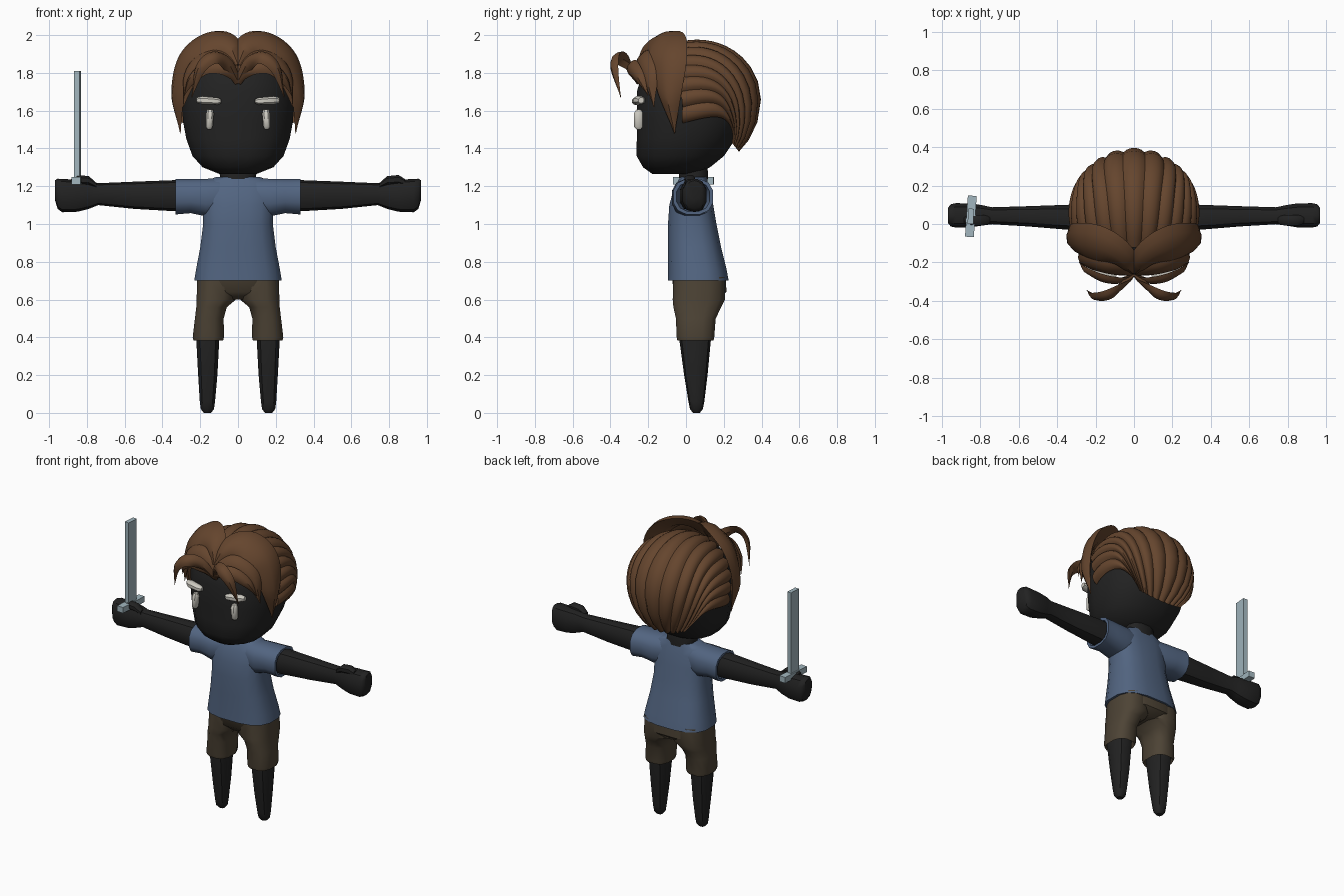
import bpy
from math import sin, cos, pi, radians
from mathutils import Vector

if "Cube" in bpy.data.objects:
    bpy.data.objects.remove(bpy.data.objects["Cube"], do_unlink=True)


def material(name, rgb):
    m = bpy.data.materials.new(name)
    m.use_nodes = True
    m.diffuse_color = (*rgb, 1)
    m.node_tree.nodes["Principled BSDF"].inputs["Base Color"].default_value = (*rgb, 1)
    return m


BLACK = material("black", (.016, .016, .016))
HAIR = material("brown hair", (.13, .06, .027))
BLUE = material("blue cloth", (.085, .13, .22))
OLIVE = material("olive brown cloth", (.075, .057, .036))
STEEL = material("pale steel", (.36, .47, .52))
WHITE = material("off white", (.62, .6, .54))


def build(name, mat, verts, faces, mirror=False, angle=40):
    mesh = bpy.data.meshes.new(name)
    mesh.from_pydata(verts, [], faces)
    mesh.materials.append(mat)
    ob = bpy.data.objects.new(name, mesh)
    bpy.context.collection.objects.link(ob)
    bpy.ops.object.select_all(action="DESELECT")
    ob.select_set(True)
    bpy.context.view_layer.objects.active = ob
    bpy.ops.object.mode_set(mode="EDIT")
    bpy.ops.mesh.select_all(action="SELECT")
    bpy.ops.mesh.normals_make_consistent(inside=False)
    bpy.ops.object.mode_set(mode="OBJECT")
    bpy.ops.object.shade_smooth_by_angle(angle=radians(angle))
    if mirror:
        mod = ob.modifiers.new("Mirror", "MIRROR")
        mod.use_mirror_merge = False
    return ob


def skin(rows, n):
    """Faces joining closed rings of n points, with end caps."""
    faces = [(r * n + i, r * n + (i + 1) % n, (r + 1) * n + (i + 1) % n, (r + 1) * n + i)
             for r in range(rows - 1) for i in range(n)]
    return faces + [tuple(range(n)), tuple(range((rows - 1) * n, rows * n))]


def loft(name, mat, rings, axis="z", n=12, p=.8, mirror=False, angle=40):
    """Rings are (position on axis, centre a, centre b, radius a, radius b)."""
    verts = []
    for t, ca, cb, ra, rb in rings:
        for i in range(n):
            c, s = cos(2 * pi * (i + .5) / n), sin(2 * pi * (i + .5) / n)
            a = ca + ra * abs(c) ** p * (1 if c > 0 else -1)
            b = cb + rb * abs(s) ** p * (1 if s > 0 else -1)
            verts.append((a, b, t) if axis == "z" else (t, a, b))
    return build(name, mat, verts, skin(len(rings), n), mirror, angle)


def box(name, mat, centre, size, turn=0):
    bpy.ops.mesh.primitive_cube_add(size=1, location=centre, rotation=(0, 0, radians(turn)))
    ob = bpy.context.object
    ob.name, ob.scale = name, size
    ob.data.materials.append(mat)
    return ob


# Head and neck
loft("head", BLACK, [
    (1.265, 0, -.06, .1, .12), (1.3, 0, -.05, .19, .18), (1.36, 0, -.03, .245, .235),
    (1.45, 0, 0, .278, .265), (1.55, 0, .02, .297, .285), (1.7, 0, .02, .3, .285),
    (1.8, 0, .03, .27, .265), (1.88, 0, .04, .2, .2), (1.92, 0, .05, .1, .1)],
    n=16, p=.85)
loft("neck", BLACK, [(1.15, 0, .04, .09, .07), (1.27, 0, .04, .1, .08), (1.32, 0, .04, .09, .07)])

# Face marks: flat brow bars with upright bars below
loft("brow_bars", WHITE, [
    (.09, -.262, 1.65, .012, .012), (.11, -.262, 1.65, .025, .02),
    (.19, -.247, 1.655, .032, .023), (.22, -.237, 1.655, .015, .015)], "x", n=8, mirror=True)
loft("eye_bars", WHITE, [
    (1.5, .152, -.25, .01, .012), (1.515, .152, -.252, .019, .024),
    (1.585, .148, -.252, .022, .026), (1.605, .148, -.25, .016, .014)], n=8, mirror=True)

# Arms with fists and thumbs
loft("arms", BLACK, [
    (.15, .03, 1.15, .07, .08), (.34, .035, 1.15, .068, .082), (.55, .04, 1.152, .055, .072),
    (.74, .043, 1.158, .046, .058), (.79, .045, 1.155, .055, .075), (.85, .045, 1.15, .065, .085),
    (.93, .045, 1.15, .066, .088), (.955, .045, 1.16, .06, .08), (.97, .045, 1.18, .04, .05)],
    "x", n=10, mirror=True)
loft("thumbs", BLACK, [
    (.75, .02, 1.205, .02, .014), (.79, .02, 1.23, .03, .025),
    (.85, .02, 1.235, .03, .026), (.885, .02, 1.22, .02, .018)], "x", n=8, mirror=True)

# Legs
loft("legs", BLACK, [
    (0, .162, .055, .02, .018), (.02, .162, .055, .036, .034), (.06, .162, .055, .042, .042),
    (.2, .16, .052, .053, .062), (.4, .16, .048, .064, .085), (.5, .158, .05, .06, .08)],
    n=10, mirror=True)

# Shorts: trouser legs with hollow hems, and a seat
loft("shorts_legs", OLIVE, [
    (.46, .157, .05, .066, .086), (.4, .157, .05, .07, .09), (.382, .157, .05, .08, .098),
    (.4, .157, .05, .085, .102), (.5, .152, .052, .078, .108), (.56, .14, .06, .083, .13),
    (.6, .115, .068, .107, .142), (.72, .11, .07, .108, .14)], p=.75, mirror=True)
loft("shorts_seat", OLIVE, [
    (.6, 0, .075, .1, .1), (.64, 0, .075, .19, .142), (.74, 0, .066, .213, .148)], p=.65)

# Shirt: body and open sleeves
loft("shirt_body", BLUE, [
    (.74, 0, .062, .2, .14), (.7, 0, .062, .215, .145), (.7, 0, .065, .235, .163),
    (.76, 0, .06, .225, .157), (.88, 0, .045, .202, .142), (1, 0, .033, .187, .13),
    (1.1, 0, .028, .19, .118), (1.18, 0, .03, .2, .098), (1.225, 0, .035, .18, .08),
    (1.25, 0, .04, .115, .07)], n=16, p=.72)
loft("sleeves", BLUE, [
    (.08, .03, 1.145, .09, .1), (.17, .03, 1.14, .108, .102), (.25, .035, 1.148, .104, .093),
    (.33, .038, 1.145, .108, .097), (.33, .038, 1.145, .09, .08), (.26, .038, 1.145, .07, .07)],
    "x", mirror=True)

# Hair cap: scalloped strands sweeping from the hairline to the nape
CENTRE = Vector((0, .06, 1.66))
STRANDS, STEPS, ROWS = 15, 6, 16


def cap_point(u, t, tuck):
    phi = radians(-112 + 224 * u)
    s, c = sin(phi), cos(phi)
    start = Vector((s, -.25 - .4 * max(c, 0), c))
    middle = Vector((s, .55, .8 * c + .2))
    end = Vector((.55 * s, .65, -.75))
    d = (start * (1 - t) ** 2 + middle * 3 * t * (1 - t) + end * t * t).normalized()
    bulge = abs(sin(pi * STRANDS * u)) ** .7
    r = (.965 + .055 * bulge) * tuck
    return CENTRE + Vector((d.x * .335, d.y * .33, d.z * (.31 if d.z > 0 else .36))) * r


cols = STRANDS * STEPS + 1
rows = [(0, .88)] + [(i / ROWS, 1) for i in range(ROWS + 1)] + [(1, .82)]
cap_verts = [cap_point(i / (cols - 1), t, k) for t, k in rows for i in range(cols)]
cap_faces = [(r * cols + i, r * cols + i + 1, (r + 1) * cols + i + 1, (r + 1) * cols + i)
             for r in range(len(rows) - 1) for i in range(cols - 1)]
build("hair_cap", HAIR, cap_verts, cap_faces, angle=35)


# Loose locks: tapered lens sections swept along a smooth path
def lock(name, knots, thick, steps=6):
    """Knots are (x, y, z, half width)."""
    k = [Vector(q) for q in knots]
    k = [2 * k[0] - k[1]] + k + [2 * k[-1] - k[-2]]
    path = []
    for a, b, c, d in zip(k, k[1:], k[2:], k[3:]):
        for j in range(steps):
            t = j / steps
            path.append(.5 * (2 * b + (c - a) * t + (2 * a - 5 * b + 4 * c - d) * t * t
                              + (3 * b - a - 3 * c + d) * t ** 3))
    path.append(k[-2])
    section = [(1, 0), (.6, .7), (0, 1), (-.6, .7), (-1, 0), (0, -.5)]
    verts = []
    for i, q in enumerate(path):
        pos, w = q.to_3d(), max(q.w, .003)
        tangent = (path[min(i + 1, len(path) - 1)] - path[max(i - 1, 0)]).to_3d().normalized()
        side = tangent.cross(pos - CENTRE).normalized()
        out = side.cross(tangent)
        h = min(thick, w * .7)
        verts += [pos + side * w * a + out * h * b for a, b in section]
    build(name, HAIR, verts, skin(len(path), len(section)), mirror=True, angle=35)


lock("side_locks", [(0, -.25, 1.84, .02), (.06, -.17, 1.94, .08), (.16, -.11, 1.955, .11),
                    (.265, -.09, 1.87, .105), (.31, -.085, 1.7, .07), (.305, -.06, 1.48, 0)], .04)
lock("brow_locks", [(0, -.25, 1.78, .02), (.06, -.235, 1.85, .06), (.15, -.215, 1.87, .065),
                    (.24, -.19, 1.8, .06), (.29, -.17, 1.62, 0)], .03)
lock("temple_locks", [(0, -.26, 1.76, .015), (.07, -.29, 1.82, .035), (.16, -.28, 1.83, .04),
                      (.24, -.24, 1.77, .03), (.285, -.2, 1.68, 0)], .02)
lock("front_curls", [(0, -.25, 1.75, .02), (.06, -.31, 1.85, .035), (.13, -.365, 1.88, .04),
                     (.2, -.375, 1.82, .032), (.245, -.345, 1.67, 0)], .022)

# Sword in the right hand
box("sword_blade", STEEL, (-.85, .04, 1.51), (.03, .08, .6), -4)
box("sword_guard", STEEL, (-.85, .04, 1.23), (.046, .215, .04), -4)
box("sword_grip", STEEL, (-.85, .04, 1.17), (.03, .04, .1), -4)
